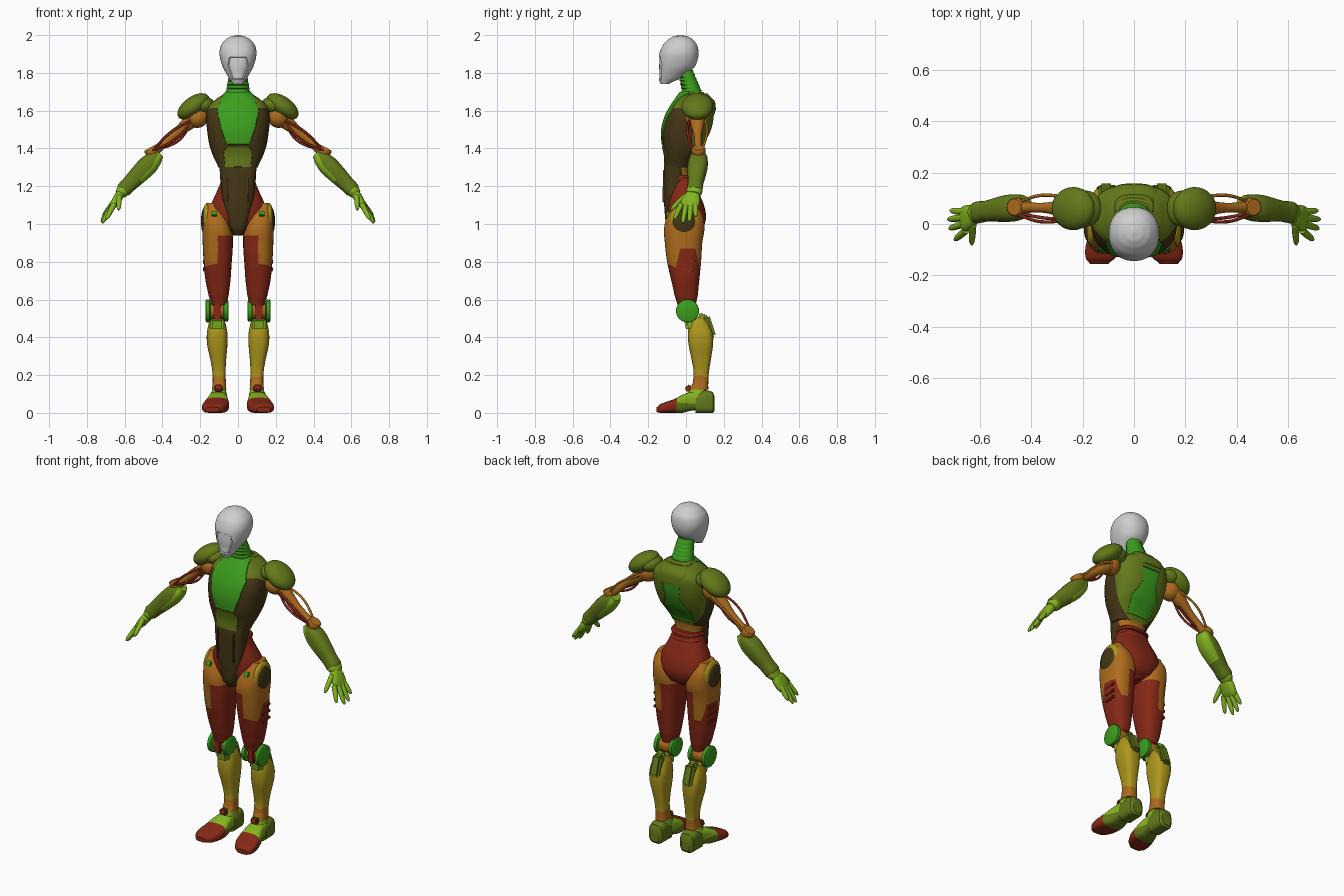
import bpy, bmesh, math
from mathutils import Vector, Matrix

COLOURS = {
    "pale_grey": (0.62, 0.62, 0.62), "green": (0.045, 0.34, 0.012), "olive": (0.125, 0.19, 0.010),
    "lime": (0.23, 0.46, 0.014), "dark_brown": (0.058, 0.037, 0.008), "rust": (0.24, 0.021, 0.008),
    "amber": (0.42, 0.15, 0.012), "mustard": (0.42, 0.31, 0.012)}
MATS = {}
for key, rgb in COLOURS.items():
    MATS[key] = bpy.data.materials.new(key)
    MATS[key].diffuse_color = (*rgb, 1)
NAMES = list(COLOURS)


def finish(name, bm, mat, mirror):
    bmesh.ops.recalc_face_normals(bm, faces=bm.faces)
    me = bpy.data.meshes.new(name)
    for m in MATS.values():
        me.materials.append(m)
    for f in bm.faces:
        f.material_index = NAMES.index(mat)
    bm.to_mesh(me)
    bm.free()
    ob = bpy.data.objects.new(name, me)
    bpy.context.collection.objects.link(ob)
    if mirror:
        ob.modifiers.new("Mirror", 'MIRROR').use_mirror_merge = False
    return ob


def loft(name, rows, mat, n=40, p=2.4, steps=4, M=None, mirror=False):
    """Skin superellipse rings; each row is (height, x0, x1, y0, y1)."""
    bm, rings, fine = bmesh.new(), [], []
    for i in range(len(rows) - 1):
        a, b, c, d = (rows[max(0, min(len(rows) - 1, i + k))] for k in (-1, 0, 1, 2))
        for s in range(steps):
            t = s / steps
            fine.append([0.5 * (2*q + (r-o)*t + (2*o-5*q+4*r-w)*t*t + (3*q-o-3*r+w)*t**3)
                         for o, q, r, w in zip(a, b, c, d)])
            fine[-1][0] = b[0] + (c[0] - b[0]) * t
    fine.append(rows[-1])
    for z, x0, x1, y0, y1 in fine:
        ring = []
        for k in range(n):
            c, s = math.cos(2*math.pi*k/n), math.sin(2*math.pi*k/n)
            x = (x0+x1)/2 + (x1-x0)/2 * math.copysign(abs(c)**(2/p), c)
            y = (y0+y1)/2 + (y1-y0)/2 * math.copysign(abs(s)**(2/p), s)
            ring.append(bm.verts.new((x, y, z)))
        rings.append(ring)
    for a, b in zip(rings, rings[1:]):
        for k in range(n):
            bm.faces.new((a[k], a[(k+1) % n], b[(k+1) % n], b[k]))
    bm.faces.new(rings[0])
    bm.faces.new(rings[-1])
    if M:
        bm.transform(M)
    return finish(name, bm, mat, mirror)


def frame(a, b):
    """Matrix at a with z toward b and x close to world y."""
    z = (Vector(b) - Vector(a)).normalized()
    x = (Vector((0, 1, 0)) - z * z.y).normalized()
    y = z.cross(x)
    return Matrix.Translation(a) @ Matrix((x, y, z)).transposed().to_4x4()


def limb(name, a, b, radii, mat, n=24, p=2.2, mirror=True):
    """Tapered limb from a to b; radii are (fraction, half width, half depth)."""
    L = (Vector(b) - Vector(a)).length
    return loft(name, [(t*L, -u, u, -v, v) for t, u, v in radii], mat, n, p, 3, frame(a, b), mirror)


def rod(name, a, b, r, mat, n=32, mirror=True):
    return limb(name, a, b, [(0, r*.86, r*.86), (.14, r, r), (.86, r, r), (1, r*.86, r*.86)], mat, n, 2, mirror)


def ball(name, loc, rad, mat, tilt=0, mirror=True):
    bm = bmesh.new()
    bmesh.ops.create_uvsphere(bm, u_segments=32, v_segments=18, radius=1)
    bm.transform(Matrix.Translation(loc) @ Matrix.Rotation(tilt, 4, 'Y') @ Matrix.Diagonal((*rad, 1)))
    return finish(name, bm, mat, mirror)


def box(name, loc, size, mat, tilt=0, mirror=True):
    bm = bmesh.new()
    bmesh.ops.create_cube(bm, size=1)
    bm.transform(Matrix.Translation(loc) @ Matrix.Rotation(tilt, 4, 'X') @ Matrix.Diagonal((*size, 1)))
    bmesh.ops.bevel(bm, geom=bm.edges[:], offset=min(size)*.25, segments=2, affect='EDGES')
    return finish(name, bm, mat, mirror)


def inside(u, v, poly):
    hit = False
    for (a, b), (c, d) in zip(poly, poly[1:] + poly[:1]):
        if (b > v) != (d > v) and u < (c-a)*(v-b)/(d-b) + a:
            hit = not hit
    return hit


def panel(ob, axis, poly, side, mat, depth=0):
    """Cut a polygon outline (seen along x or y) into the surface and colour it."""
    o = 1 - axis
    bm = bmesh.new()
    bm.from_mesh(ob.data)
    for (a, b), (c, d) in zip(poly, poly[1:] + poly[:1]):
        co, no = Vector((0, 0, b)), Vector((0, 0, a - c))
        co[o], no[o] = a, d - b
        bmesh.ops.bisect_plane(bm, geom=bm.verts[:] + bm.edges[:] + bm.faces[:], plane_co=co, plane_no=no, dist=1e-5)
    bm.normal_update()
    chosen = []
    for f in bm.faces:
        c = f.calc_center_median()
        if (side == 0 or f.normal[axis]*side > 0.05) and inside(c[o], c.z, poly):
            f.material_index = NAMES.index(mat)
            chosen.append(f)
    if depth and chosen:
        bmesh.ops.inset_region(bm, faces=chosen, thickness=.003, depth=depth, use_even_offset=False)
    bm.to_mesh(ob.data)
    bm.free()


def sym(pts):
    return pts + [(-x, z) for x, z in reversed(pts)]


# Head with recessed face plate
head = loft("head", [(1.742, -.028, .028, -.135, -.09), (1.77, -.046, .046, -.146, -.03),
    (1.80, -.064, .064, -.146, .01), (1.83, -.08, .08, -.148, .045), (1.87, -.093, .093, -.146, .062),
    (1.91, -.098, .098, -.139, .066), (1.95, -.088, .088, -.12, .058), (1.98, -.062, .062, -.09, .033),
    (1.994, -.034, .034, -.066, .008), (2.0, -.008, .008, -.04, -.02)], "pale_grey", 48, 2.2)
panel(head, 1, sym([(.045, 1.885), (.055, 1.84), (.03, 1.765)]), -1, "pale_grey", -.006)

# Ridged neck
neck = [(1.66, -.085, .085, -.045, .105)]
for i in range(7):
    z, r, y = 1.68 + i*.02, .066 - i*.003, .035 - i*.006
    neck += [(z, -r, r, y-r*.85, y+r*.85), (z+.014, -r+.003, r-.003, y-r*.8, y+r*.8)]
loft("neck", neck, "green", 32, 2, 2)

# Chest shell with coloured plates
chest = loft("chest", [(1.30, -.105, .105, -.112, .025), (1.36, -.132, .132, -.112, .055),
    (1.42, -.152, .152, -.125, .10), (1.50, -.164, .164, -.128, .135), (1.57, -.168, .168, -.11, .15),
    (1.63, -.152, .152, -.078, .152), (1.67, -.105, .105, -.05, .13), (1.70, -.06, .06, -.03, .09)],
    "olive", 56, 2.6)
panel(chest, 0, [(-.3, 1.29), (.02, 1.29), (.035, 1.45), (.035, 1.57), (-.03, 1.615), (-.3, 1.615)], 0, "dark_brown")
panel(chest, 1, sym([(.06, 1.72), (.085, 1.67), (.11, 1.6), (.092, 1.51), (.06, 1.42)]), -1, "green", .004)
panel(chest, 1, sym([(.055, 1.412), (.077, 1.385), (.066, 1.28)]), -1, "olive", .005)
panel(chest, 1, sym([(.06, 1.58), (.045, 1.5), (.088, 1.42), (.07, 1.33)]), 1, "green", -.005)
loft("upper_back_collar", [(1.60, -.10, .10, .03, .158), (1.65, -.10, .10, .02, .152), (1.69, -.075, .075, .01, .115)],
     "olive", 32, 2.8)

# Waist, abdomen and pelvis
loft("waist", [(1.18, -.085, .085, -.09, .03), (1.26, -.083, .083, -.09, .022), (1.34, -.10, .10, -.09, .03)], "amber", 40)
loft("abdomen", [(.945, -.022, .022, -.085, -.02), (.975, -.045, .045, -.103, 0), (1.05, -.066, .066, -.112, 0),
    (1.13, -.084, .084, -.117, 0), (1.22, -.091, .091, -.118, 0), (1.30, -.098, .098, -.116, 0),
    (1.36, -.10, .10, -.10, 0)], "dark_brown", 40, 2.8)
loft("pelvis", [(.94, -.03, .03, -.06, .04), (.97, -.09, .09, -.08, .085), (1.03, -.14, .14, -.098, .106),
    (1.10, -.142, .142, -.10, .095), (1.17, -.113, .113, -.09, .065), (1.24, -.087, .087, -.07, .034)], "rust", 48)
for z in (1.20, 1.235):
    loft("waist_band", [(z, -.094, .094, -.085, .05), (z+.012, -.096, .096, -.085, .05), (z+.022, -.09, .09, -.08, .043)],
         "rust", 40, 2.4, 2)
box("abdomen_rib", (.052, -.117, 1.2), (.008, .012, .17), "dark_brown", -.02)

# Thighs with amber hip covers
thigh = loft("thigh", [(.57, .06, .14, -.045, .052), (.62, .05, .155, -.06, .062), (.70, .04, .172, -.078, .07),
    (.80, .033, .182, -.10, .08), (.90, .027, .187, -.112, .086), (.98, .033, .188, -.116, .098),
    (1.05, .06, .184, -.095, .088), (1.11, .105, .166, -.05, .05)], "rust", 40, 2.5, mirror=True)
panel(thigh, 0, [(-.2, 1.2), (.2, 1.2), (.2, .94), (-.2, .94)], 0, "amber")
panel(thigh, 0, [(-.2, .95), (.2, .95), (.2, .83), (.07, .77), (.05, .87), (-.03, .87), (-.055, .77), (-.2, .83)], 1, "amber")
ball("hip_rim", (.165, -.008, 1.02), (.024, .078, .09), "mustard")
ball("hip_disc", (.172, -.010, 1.015), (.024, .064, .078), "dark_brown")
box("hip_trim", (.125, -.096, 1.055), (.03, .016, .03), "green", -.5)
for z in (.84, .80, .76):
    box("thigh_rib", (.18, .01, z), (.012, .07, .016), "rust", .1)

# Knee joints
rod("knee_core", (.07, .012, .54), (.155, .012, .54), .043, "amber")
rod("outer_knee_disc", (.146, .008, .54), (.172, .008, .54), .06, "green")
rod("inner_knee_disc", (.05, .008, .54), (.077, .008, .54), .055, "green")
box("knee_plate", (.111, -.03, .545), (.04, .022, .10), "rust")
box("knee_link", (.111, .02, .47), (.075, .05, .07), "lime", .2)

# Shins and calf blocks
shin = loft("shin", [(.125, .062, .137, .022, .118), (.16, .064, .134, .036, .118), (.22, .066, .136, .04, .122),
    (.29, .062, .148, .028, .133), (.36, .056, .163, .014, .143), (.42, .056, .165, .010, .142),
    (.47, .065, .156, .018, .122), (.505, .078, .143, .035, .10)], "mustard", 32, 2.8, mirror=True)
panel(shin, 0, [(-.1, .1), (.2, .1), (.2, .16), (.07, .20), (-.1, .16)], 0, "amber")
box("calf_block", (.108, .118, .455), (.062, .05, .125), "olive", .32)
box("calf_cap", (.108, .085, .505), (.05, .04, .045), "lime", .4)

# Feet: ankle, heel, instep and toe
loft("ankle", [(.05, .06, .145, .0, .11), (.10, .06, .142, .01, .11), (.145, .068, .13, .025, .10)], "lime", 28, mirror=True)
box("ankle_plate", (.103, .012, .13), (.045, .03, .035), "rust", -.4)
Y = Matrix.Rotation(math.pi/2, 4, 'X')
loft("heel", [(-.152, .075, .13, .012, .085), (-.142, .06, .146, 0, .11), (-.10, .056, .15, 0, .12),
    (-.05, .055, .15, 0, .10)], "olive", 32, 3.5, M=Y, mirror=True)
foot = loft("foot", [(-.06, .06, .148, .015, .115), (-.02, .055, .155, .01, .11), (.02, .05, .168, 0, .095),
    (.06, .048, .182, 0, .074), (.10, .056, .19, 0, .060), (.135, .075, .187, 0, .047), (.155, .10, .172, .004, .030)],
    "lime", 36, 3.2, M=Y, mirror=True)
panel(foot, 0, [(-.2, -.1), (-.06, -.1), (-.045, .1), (-.2, .1)], 0, "rust")
panel(foot, 0, [(-.06, -.1), (.1, -.1), (.1, .045), (-.05, .055)], 0, "olive")

# Shoulders and exposed upper arms
ball("shoulder_pad", (.236, .06, 1.622), (.097, .084, .052), "olive", .62)
ball("shoulder_lip", (.185, .06, 1.628), (.06, .07, .045), "olive", .2)
ball("shoulder_joint", (.212, .05, 1.565), (.058, .056, .055), "amber", .7)
limb("upper_arm", (.23, .06, 1.56), (.46, .066, 1.37),
     [(0, .042, .042), (.25, .032, .032), (.5, .02, .02), (.8, .02, .022), (1, .03, .028)], "amber")
for i, (y, lift) in enumerate([(.02, .012), (.10, .014), (.06, -.03), (.03, -.02)]):
    pts = [(.24, y, 1.555), (.34 + lift, y + (y-.06)*.3, 1.475 + lift), (.455, .06 + (y-.06)*.6, 1.385)]
    cu = bpy.data.curves.new("arm_cable", 'CURVE')
    cu.dimensions, cu.bevel_depth, cu.bevel_resolution = '3D', .0065, 2
    sp = cu.splines.new('BEZIER')
    sp.bezier_points.add(2)
    for bp, co in zip(sp.bezier_points, pts):
        bp.co, bp.handle_left_type, bp.handle_right_type = co, 'AUTO', 'AUTO'
    cu.materials.append(MATS["amber" if i == 1 else "rust"])
    ob = bpy.data.objects.new("arm_cable", cu)
    bpy.context.collection.objects.link(ob)
    ob.modifiers.new("Mirror", 'MIRROR').use_mirror_merge = False
rod("elbow_disc", (.447, .066, 1.367), (.467, .066, 1.404), .036, "amber")

# Forearms with lime inner plates
E, W = (.415, .07, 1.372), (.615, .045, 1.172)
forearm = limb("forearm", E, W, [(0, .03, .026), (.1, .046, .04), (.3, .053, .052), (.55, .048, .049),
    (.8, .040, .042), (.95, .042, .040), (1, .036, .034)], "olive", 32, 2.5)
panel(forearm, 1, [(.36, 1.40), (.42, 1.38), (.45, 1.31), (.52, 1.235), (.49, 1.20), (.36, 1.30)], 0, "lime")

# Hands: cuff, palm, fingers and thumb
limb("wrist_cuff", (.60, .047, 1.187), (.628, .04, 1.155), [(0, .04, .034), (.5, .042, .034), (1, .034, .026)], "lime")
limb("palm", (.615, .042, 1.17), (.668, .015, 1.09),
     [(0, .028, .022), (.35, .044, .024), (.8, .050, .020), (1, .044, .014)], "lime", 24, 2.6)
FINGERS = [((.655, -.025, 1.105), (.698, -.062, 1.025)), ((.664, 0, 1.10), (.719, -.018, 1.005)),
           ((.666, .025, 1.10), (.724, .018, 1.012)), ((.662, .048, 1.11), (.715, .052, 1.04)),
           ((.628, -.005, 1.15), (.632, -.08, 1.075))]
for i, (a, b) in enumerate(FINGERS):
    limb("thumb" if i == 4 else "finger", a, b,
         [(0, .014, .014), (.45, .0135, .0135), (.85, .0105, .0105), (1, .005, .005)], "lime", 12)

# Smooth shading that keeps hard edges
for ob in bpy.context.scene.objects:
    if ob.type == 'MESH':
        ob.select_set(True)
        bpy.context.view_layer.objects.active = ob
bpy.ops.object.shade_smooth_by_angle(angle=math.radians(35))
